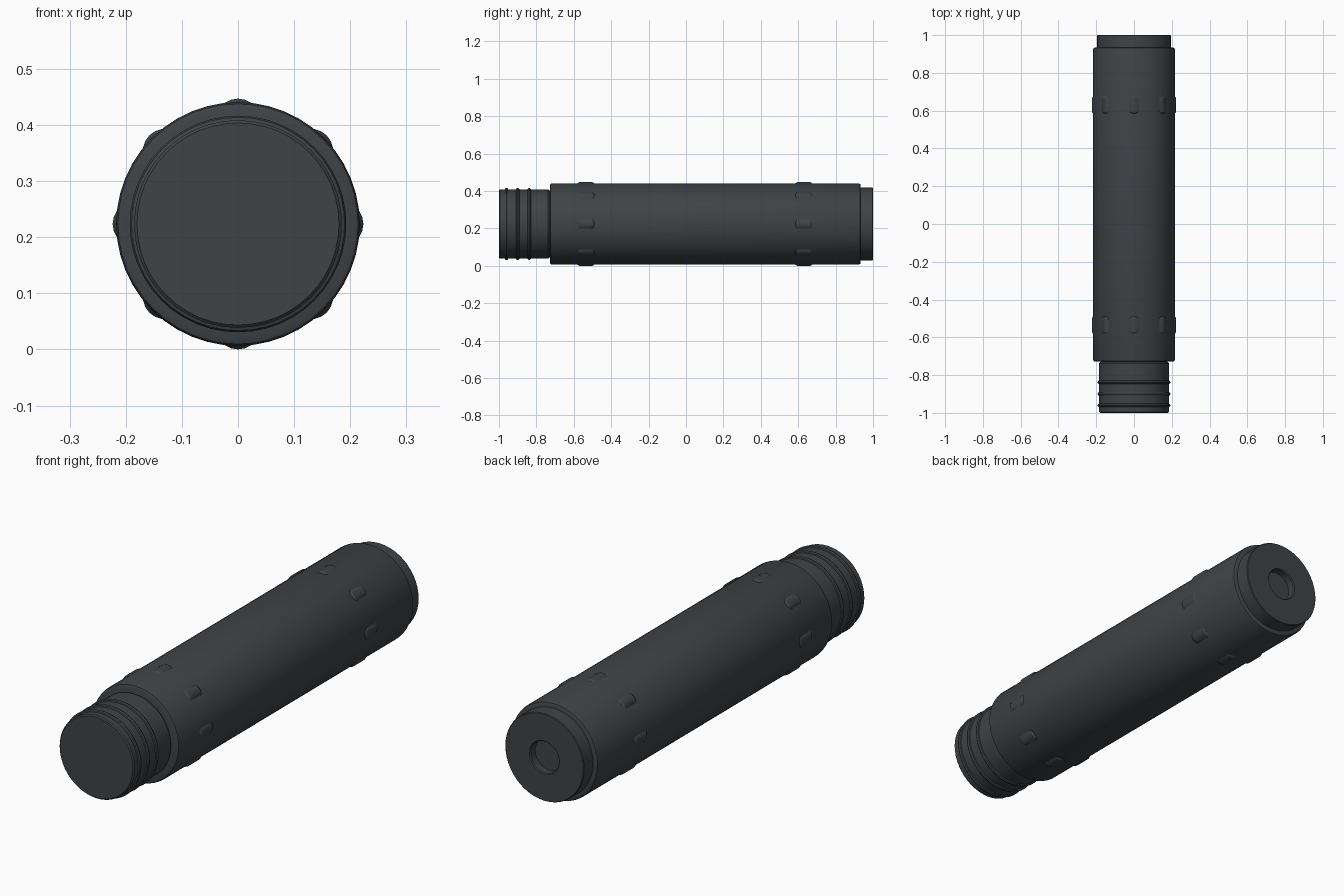
import bpy, bmesh, math
from mathutils import Matrix

if "Cube" in bpy.data.objects:
    bpy.data.objects.remove(bpy.data.objects["Cube"])

CZ = 0.2235          # height of the tube axis
SEG = 48

mat = bpy.data.materials.new("dark_metal")
mat.diffuse_color = (0.05, 0.055, 0.06, 1)
mat.use_nodes = True
mat.node_tree.nodes["Principled BSDF"].inputs["Base Color"].default_value = mat.diffuse_color


def finish(name, bm):
    bmesh.ops.remove_doubles(bm, verts=bm.verts, dist=1e-5)
    bmesh.ops.recalc_face_normals(bm, faces=bm.faces)
    me = bpy.data.meshes.new(name)
    bm.to_mesh(me)
    bm.free()
    ob = bpy.data.objects.new(name, me)
    bpy.context.collection.objects.link(ob)
    me.materials.append(mat)
    ob.location.z = CZ
    bpy.ops.object.select_all(action='DESELECT')
    ob.select_set(True)
    bpy.context.view_layer.objects.active = ob
    bpy.ops.object.shade_smooth_by_angle(angle=math.radians(30))
    return ob


def lathe(name, profile):
    """Spin (radius, y) points round the y axis."""
    bm = bmesh.new()
    vs = [bm.verts.new((r, y, 0)) for r, y in profile]
    es = [bm.edges.new(p) for p in zip(vs, vs[1:])]
    bmesh.ops.spin(bm, geom=vs + es, cent=(0, 0, 0), axis=(0, 1, 0),
                   angle=math.tau, steps=SEG)
    return finish(name, bm)


# Front neck with three rounded rings
neck = [(0, -1), (0.18, -1), (0.185, -0.995)]
for y in (-0.96, -0.90, -0.838):
    neck += [(0.185, y - 0.009), (0.190, y - 0.007), (0.193, y),
             (0.190, y + 0.007), (0.185, y + 0.009)]
neck += [(0.185, -0.738), (0.178, -0.73), (0.178, -0.72)]
lathe("threaded_neck", neck)

# Main tube with softened rims
lathe("main_tube", [(0.17, -0.728), (0.208, -0.728), (0.214, -0.725), (0.217, -0.716),
                    (0.217, 0.922), (0.214, 0.931), (0.208, 0.934), (0.17, 0.934)])

# Rear cap with central bore
lathe("rear_cap", [(0.195, 0.92), (0.195, 0.997), (0.192, 1.0),
                   (0.074, 1.0), (0.070, 0.996), (0.070, 0.965), (0, 0.965)])

# Two rows of eight raised lugs
section = [(-0.032, 0.205), (-0.024, 0.2155), (-0.012, 0.2215), (0, 0.2235),
           (0.012, 0.2215), (0.024, 0.2155), (0.032, 0.205)]
for name, y0 in (("front_lugs", -0.535), ("rear_lugs", 0.63)):
    bm = bmesh.new()
    for i in range(8):
        rot = Matrix.Rotation(i * math.tau / 8, 4, 'Y')
        rows = []
        for dy, drop in ((-0.045, 0.006), (-0.036, 0), (0.036, 0), (0.045, 0.006)):
            row = [bm.verts.new((x, y0 + dy, z - drop)) for x, z in section]
            bmesh.ops.transform(bm, matrix=rot, verts=row)
            rows.append(row)
        for a, b in zip(rows, rows[1:]):
            for k in range(len(section)):
                n = (k + 1) % len(section)
                bm.faces.new((a[k], a[n], b[n], b[k]))
        bm.faces.new(rows[0])
        bm.faces.new(rows[-1])
    finish(name, bm)
